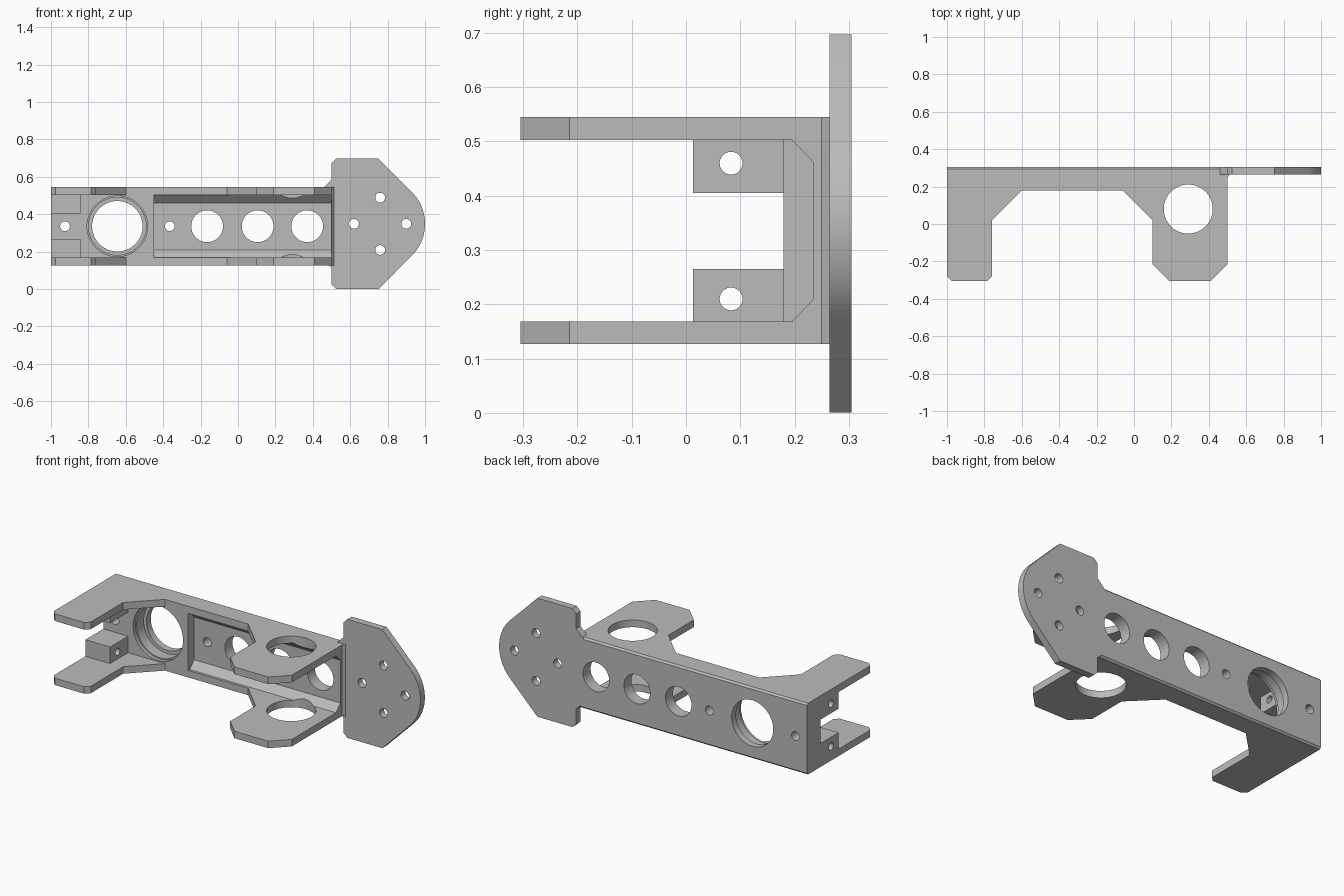
import bpy
import bmesh
from math import cos, sin, pi, radians

cube = bpy.data.objects.get("Cube")
if cube:
    bpy.data.objects.remove(cube, do_unlink=True)

gray = bpy.data.materials.new("plain gray")
gray.use_nodes = True
gray.diffuse_color = (0.5, 0.5, 0.5, 1)
gray.node_tree.nodes["Principled BSDF"].inputs["Base Color"].default_value = (0.5, 0.5, 0.5, 1)

ORDER = {"x": lambda u, v, w: (w, u, v),
         "y": lambda u, v, w: (u, w, v),
         "z": lambda u, v, w: (u, v, w)}


def prism(name, axis, profile, lo, hi):
    """Extrude a closed profile along an axis."""
    place = ORDER[axis]
    bm = bmesh.new()
    ends = [[bm.verts.new(place(u, v, w)) for u, v in profile] for w in (lo, hi)]
    n = len(profile)
    for ring in ends:
        bm.faces.new(ring)
    for i in range(n):
        j = (i + 1) % n
        bm.faces.new((ends[0][i], ends[0][j], ends[1][j], ends[1][i]))
    bmesh.ops.recalc_face_normals(bm, faces=bm.faces)
    mesh = bpy.data.meshes.new(name)
    bm.to_mesh(mesh)
    bm.free()
    mesh.materials.append(gray)
    ob = bpy.data.objects.new(name, mesh)
    bpy.context.collection.objects.link(ob)
    return ob


def box(u0, v0, u1, v1):
    return [(u0, v0), (u1, v0), (u1, v1), (u0, v1)]


def arc(u, v, r, start, end, steps):
    angles = [start + (end - start) * i / steps for i in range(steps + 1)]
    return [(u + r * cos(a), v + r * sin(a)) for a in angles]


def combine(target, other, operation):
    mod = target.modifiers.new(operation, "BOOLEAN")
    mod.operation = operation
    mod.solver = "EXACT"
    mod.object = other
    bpy.context.view_layer.objects.active = target
    bpy.ops.object.modifier_apply(modifier=mod.name)
    bpy.data.objects.remove(other, do_unlink=True)


def drill(target, axis, u, v, r, lo, hi):
    circle = arc(u, v, r, 0, 2 * pi, 64)[:-1]
    combine(target, prism("drill", axis, circle, lo, hi), "DIFFERENCE")


BOT, TOP, BACK = 0.127, 0.545, 0.305
IN_BOT, IN_TOP = 0.168, 0.503
MID = (BOT + TOP) / 2
PLATE_Z = 0.349

# Spine with bevelled back edges
spine = [(0.18, BOT), (0.295, BOT), (BACK, BOT + 0.01),
         (BACK, TOP - 0.01), (0.295, TOP), (0.18, TOP)]
bracket = prism("bracket", "x", spine, -1, 0.5)

# Long pocket with sloped sides, open at the plate end
pocket = [(0.1, IN_BOT), (0.195, IN_BOT), (0.235, IN_BOT + 0.042),
          (0.235, IN_TOP - 0.042), (0.195, IN_TOP), (0.1, IN_TOP)]
combine(bracket, prism("pocket", "x", pocket, -0.45, 0.6), "DIFFERENCE")

# Matching upper and lower flanges with two arms each
flange = [(-1, 0.25), (-1, -0.28), (-0.975, -0.305), (-0.785, -0.305),
          (-0.76, -0.28), (-0.76, 0.02), (-0.59, 0.19), (-0.07, 0.19),
          (0.1, 0.02), (0.1, -0.215), (0.19, -0.305), (0.41, -0.305),
          (0.5, -0.215), (0.5, 0.25)]
for lo, hi in ((BOT, IN_BOT), (IN_TOP, TOP)):
    combine(bracket, prism("flange", "z", flange, lo, hi), "UNION")

# Screw blocks in the corners of the open end
for lo, hi in ((BOT + 0.01, 0.265), (0.405, TOP - 0.01)):
    combine(bracket, prism("screw_block", "x", box(0.013, lo, 0.2, hi), -1, -0.84), "UNION")

# Mounting plate with a rounded nose and small corner gussets
half = [(0.45, 0.186), (0.46, 0.196), (0.5, 0.236), (0.5, 0.323),
        (0.525, 0.348), (0.752, 0.348)]
nose = arc(0.76, 0, 0.24, pi / 4, -pi / 4, 24)
outline = half + nose + [(x, -z) for x, z in reversed(half)]
plate = prism("mounting_plate", "y", [(x, z + PLATE_Z) for x, z in outline], 0.264, BACK)
combine(bracket, plate, "UNION")

# Sloped fillet where the spine meets the plate
fillet = [(0.48, 0.25), (0.5, 0.25), (0.512, 0.264), (0.512, 0.28), (0.48, 0.28)]
combine(bracket, prism("fillet", "z", fillet, BOT, TOP), "UNION")

# Holes through the spine
for x, r in ((-0.925, 0.026), (-0.645, 0.135), (-0.365, 0.026),
             (-0.165, 0.085), (0.105, 0.085), (0.37, 0.085)):
    drill(bracket, "y", x, MID, r, 0.1, 0.4)

# Stepped seat around the large hole
drill(bracket, "y", -0.645, MID, 0.162, 0.1, 0.2)
drill(bracket, "y", -0.645, MID, 0.154, 0.1, 0.265)

# Plate screw holes
for x, dz in ((0.62, 0), (0.9, 0), (0.76, 0.14), (0.76, -0.14)):
    drill(bracket, "y", x, PLATE_Z + dz, 0.026, 0.2, 0.4)

# Screw block holes and the wide holes through both flanges
for z in (0.21, 0.46):
    drill(bracket, "x", 0.083, z, 0.021, -1.1, -0.8)
drill(bracket, "z", 0.29, 0.08, 0.131, 0, 0.7)

bpy.ops.object.select_all(action="DESELECT")
bracket.select_set(True)
bpy.context.view_layer.objects.active = bracket
bpy.ops.object.shade_smooth_by_angle(angle=radians(30))
